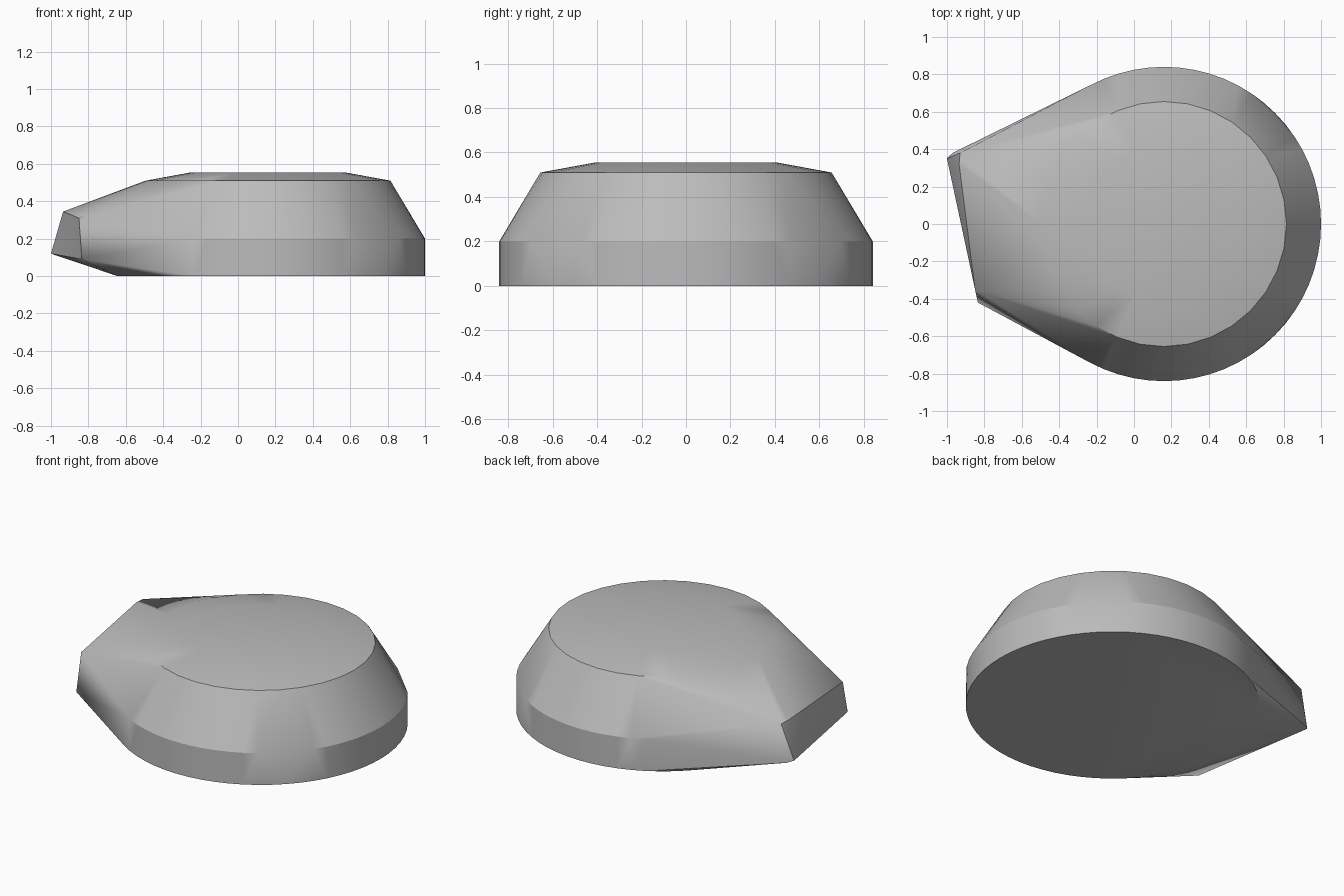
import bpy, bmesh
from math import cos, sin, radians

cube = bpy.data.objects.get("Cube")
if cube:
    bpy.data.objects.remove(cube)

CENTRE_X = 0.16


def ring(bm, radius, z, segments, keep=lambda angle: True):
    """Add a circle of points, leaving out the angles that keep() rejects."""
    for i in range(segments):
        angle = 360 * i / segments
        if keep(angle):
            a = radians(angle)
            bm.verts.new((CENTRE_X + radius * cos(a), radius * sin(a), z))


def off_flats(angle):
    # two flat facets on the diagonals of the round end
    return not any(abs(angle - middle) < 11 for middle in (45, 315))


bm = bmesh.new()

# round body: foot, shoulder, bevelled rim and flat crown
ring(bm, 0.84, 0.0, 64, lambda a: abs(a - 180) > 15)
ring(bm, 0.84, 0.2, 64, off_flats)
ring(bm, 0.655, 0.51, 32)
ring(bm, 0.41, 0.555, 32)

# skewed wedge end
for corner in ((-1.0, 0.35, 0.12), (-0.97, 0.38, 0.11),
               (-0.93, 0.38, 0.345), (-0.935, 0.32, 0.345),
               (-0.85, -0.35, 0.31), (-0.835, -0.42, 0.09)):
    bm.verts.new(corner)

# skin over everything
hull = bmesh.ops.convex_hull(bm, input=bm.verts)
spare = {v for v in hull["geom_interior"] + hull["geom_unused"]
         if isinstance(v, bmesh.types.BMVert)}
bmesh.ops.delete(bm, geom=list(spare), context="VERTS")
bmesh.ops.dissolve_limit(bm, angle_limit=radians(0.3),
                         verts=bm.verts, edges=bm.edges)
bmesh.ops.recalc_face_normals(bm, faces=bm.faces)

mesh = bpy.data.meshes.new("wedged_body")
bm.to_mesh(mesh)
bm.free()
body = bpy.data.objects.new("wedged_body", mesh)
bpy.context.collection.objects.link(body)

# single grey colour
grey = bpy.data.materials.new("plain_grey")
grey.use_nodes = True
colour = (0.5, 0.5, 0.5, 1)
grey.diffuse_color = colour
grey.node_tree.nodes["Principled BSDF"].inputs["Base Color"].default_value = colour
mesh.materials.append(grey)

# smooth curves, crisp shoulders
bpy.ops.object.select_all(action="DESELECT")
body.select_set(True)
bpy.context.view_layer.objects.active = body
bpy.ops.object.shade_smooth_by_angle(angle=radians(28))
